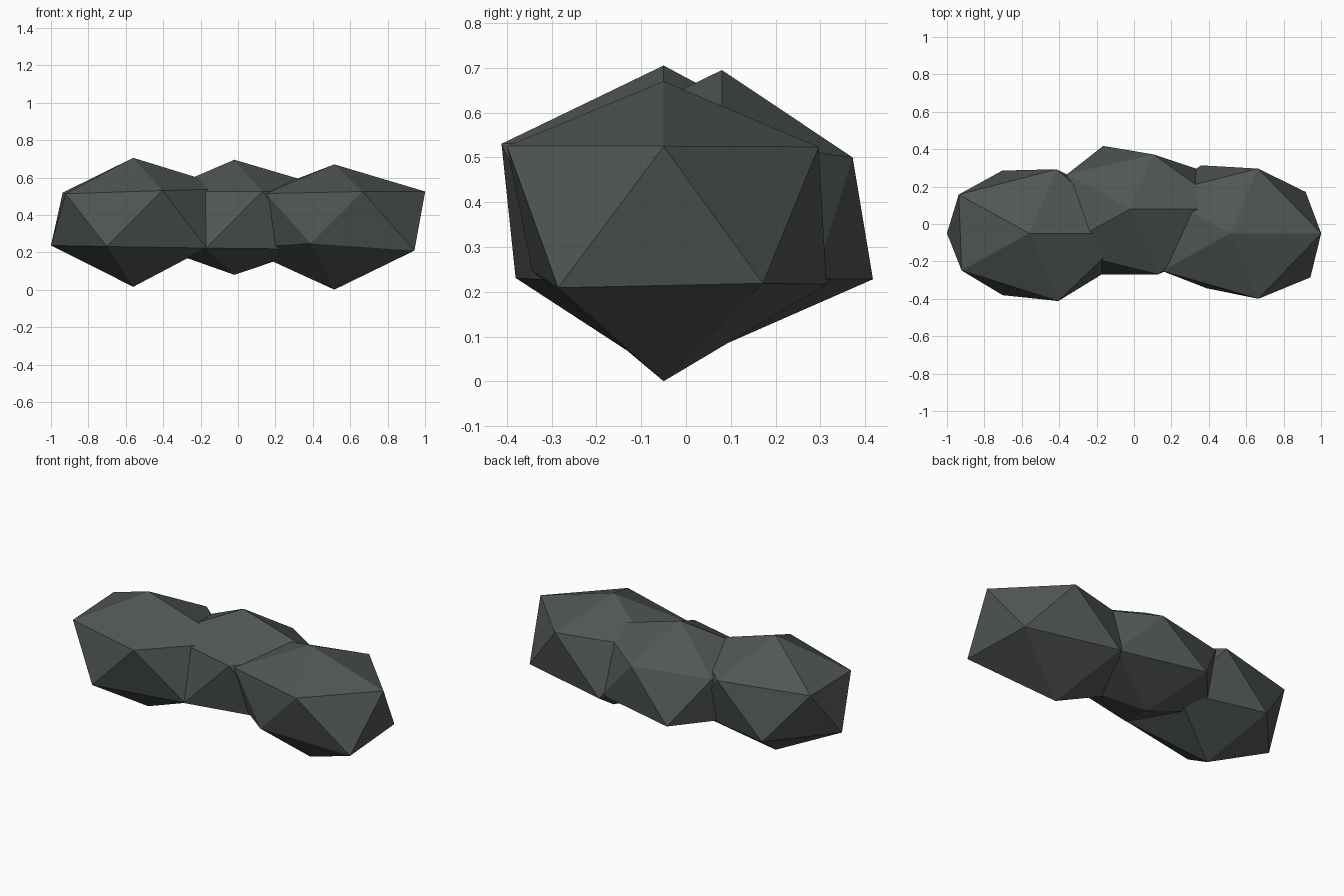
import bpy, bmesh
from mathutils import Vector

if "Cube" in bpy.data.objects:
    bpy.data.objects.remove(bpy.data.objects["Cube"])

stone = bpy.data.materials.new("dark grey green stone")
stone.diffuse_color = (0.081, 0.095, 0.085, 1)
stone.use_nodes = True
stone.node_tree.nodes["Principled BSDF"].inputs["Base Color"].default_value = stone.diffuse_color

SIZE = Vector((0.543, 0.411, 0.338))   # shared flattened rock shape


def rock(name, centre, bumps):
    """Icosahedron whose corners are pushed in or out, then stretched."""
    bm = bmesh.new()
    bmesh.ops.create_icosphere(bm, subdivisions=1, radius=1)
    bm.verts.ensure_lookup_table()
    for v, f in zip(bm.verts, bumps):
        v.co = v.co * f * SIZE + Vector(centre)
    for face in bm.faces:
        face.smooth = False
    mesh = bpy.data.meshes.new(name)
    bm.to_mesh(mesh)
    bm.free()
    mesh.materials.append(stone)
    bpy.context.collection.objects.link(bpy.data.objects.new(name, mesh))


# bumps: bottom tip, five lower corners, five upper corners, top tip
rock("left_rock", (-0.56, -0.05, 0.374),
     (1.06, 1.0, 0.945, 0.906, 0.96, 1.0, 1.035, 0.92, 0.96, 0.98, 1.1, 0.98))
rock("middle_rock", (-0.02, 0.08, 0.374),
     (0.87, 1.04, 1.0, 0.91, 0.965, 0.96, 1.0, 1.0, 0.86, 0.835, 1.09, 0.95))
rock("right_rock", (0.515, -0.05, 0.374),
     (1.105, 1.09, 0.84, 1.0, 1.04, 1.025, 1.0, 0.93, 0.98, 0.99, 1.0, 0.876))
